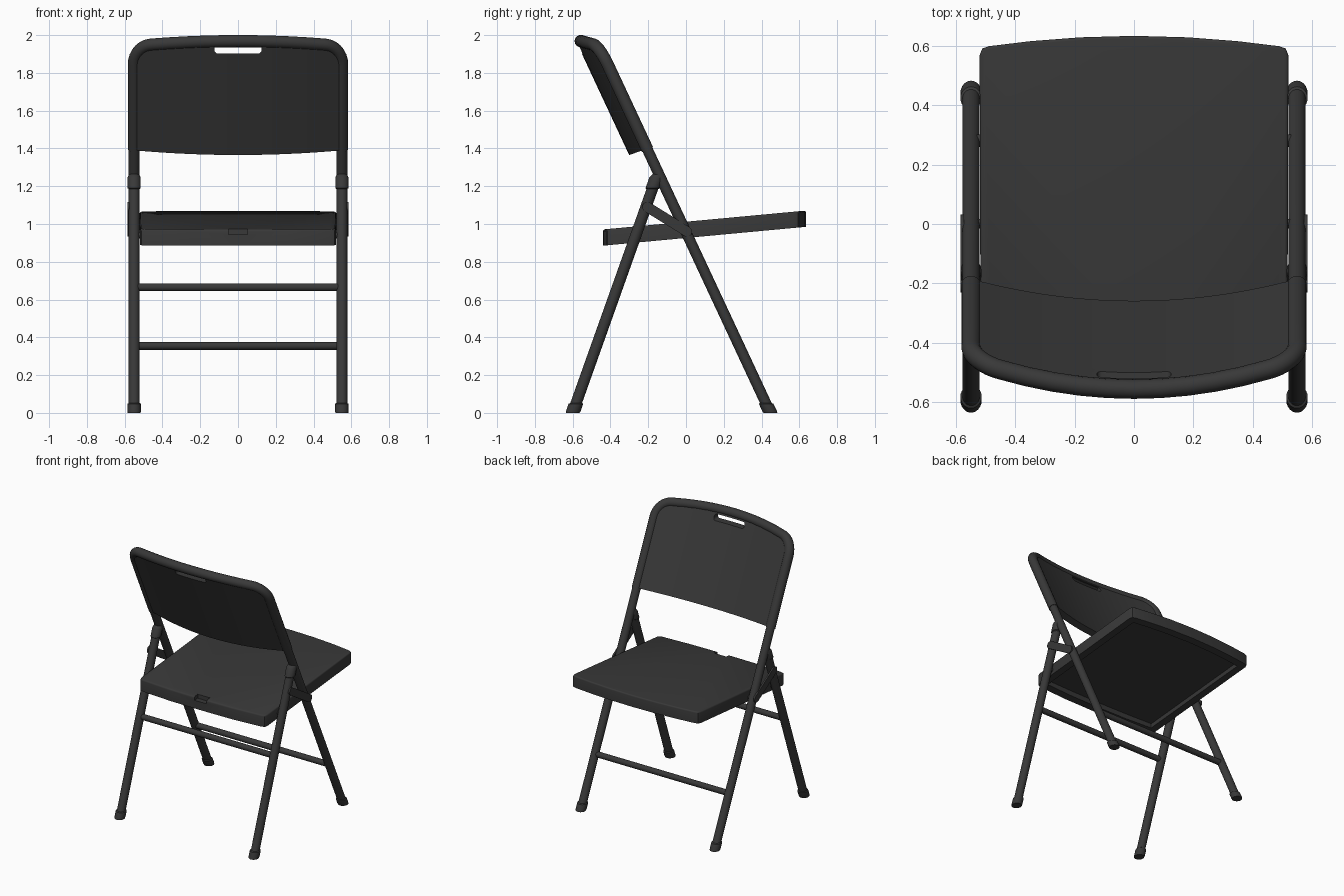
import bpy, bmesh, math
from mathutils import Vector, Matrix

if "Cube" in bpy.data.objects:
    bpy.data.objects.remove(bpy.data.objects["Cube"])

mat = bpy.data.materials.new("dark_grey")
mat.diffuse_color = (0.04, 0.04, 0.04, 1)
mat.use_nodes = True
mat.node_tree.nodes["Principled BSDF"].inputs["Base Color"].default_value = mat.diffuse_color
LEG_X = 0.55


def finish(name, bm, angle=35):
    bmesh.ops.recalc_face_normals(bm, faces=bm.faces)
    me = bpy.data.meshes.new(name)
    bm.to_mesh(me)
    bm.free()
    ob = bpy.data.objects.new(name, me)
    bpy.context.collection.objects.link(ob)
    smooth(ob, angle)
    return ob


def smooth(ob, angle=35):
    ob.data.materials.append(mat)
    bpy.ops.object.select_all(action='DESELECT')
    ob.select_set(True)
    bpy.context.view_layer.objects.active = ob
    bpy.ops.object.shade_smooth_by_angle(angle=math.radians(angle))


def skin(name, rings):
    bm = bmesh.new()
    vs = [[bm.verts.new(p) for p in r] for r in rings]
    n = len(vs[0])
    for a, b in zip(vs, vs[1:]):
        for i in range(n):
            bm.faces.new((a[i], a[(i + 1) % n], b[(i + 1) % n], b[i]))
    bm.faces.new(vs[0])
    bm.faces.new(vs[-1])
    return finish(name, bm)


def rod(name, x0, x1, y, z, r):
    # round bar running along x
    ring = [(r * math.cos(k * math.tau / 20), r * math.sin(k * math.tau / 20)) for k in range(20)]
    return skin(name, [[(x, y + a, z + b) for a, b in ring] for x in (x0, x1)])


def leg(name, x, line, profile):
    # slanted tube with level ends; profile is (height, radius)
    rings = []
    for z, r in profile:
        rings.append([(x + r * math.cos(k * math.tau / 24),
                       line(z) + 1.08 * r * math.sin(k * math.tau / 24), z) for k in range(24)])
    return skin(name, rings)


def cut(ob, size, loc, bevel=0.0):
    bm = bmesh.new()
    bmesh.ops.create_cube(bm, size=1, matrix=Matrix.Translation(loc) @ Matrix.Diagonal((*size, 1)))
    if bevel:
        es = [e for e in bm.edges if abs(e.verts[0].co.y - e.verts[1].co.y) > 0.01]
        bmesh.ops.bevel(bm, geom=es, offset=bevel, segments=5, affect='EDGES', profile=0.5)
    c = finish("cutter", bm)
    c.hide_render = True
    m = ob.modifiers.new("cut", 'BOOLEAN')
    m.operation, m.object, m.solver = 'DIFFERENCE', c, 'EXACT'
    bpy.context.view_layer.objects.active = ob
    while ob.modifiers[0] != m:
        bpy.ops.object.modifier_apply(modifier=ob.modifiers[0].name)
    bpy.ops.object.modifier_apply(modifier=m.name)
    bpy.data.objects.remove(c)


def long_line(z):
    return 0.447 - 0.467 * z


def short_line(z):
    return -0.60 + 0.356 * z


# legs, feet, links and pivots on both sides
foot = [(0, 0.034), (0.01, 0.036), (0.048, 0.036), (0.052, 0.029)]
for s, side in ((-1, "left"), (1, "right")):
    x = s * LEG_X
    leg("long_leg_" + side, x, long_line, foot + [(1.6, 0.029)])
    leg("short_leg_" + side, x, short_line,
        foot + [(1.185, 0.029), (1.19, 0.035), (1.245, 0.035), (1.262, 0.027), (1.27, 0.012)])
    # capsule shaped link plate
    a, b = Vector((-0.205, 1.09)), Vector((0.005, 0.96))
    d = (b - a).angle_signed(Vector((1, 0)))
    pts = []
    for c, start in ((b, d - math.pi / 2), (a, d + math.pi / 2)):
        for k in range(9):
            t = start + math.pi * k / 8
            pts.append((c.x + 0.027 * math.cos(t), c.y + 0.027 * math.sin(t)))
    skin("link_" + side, [[(s * w, p, q) for p, q in pts] for w in (0.574, 0.586)])
    rod("front_pivot_" + side, s * 0.50, s * 0.584, long_line(0.955), 0.955, 0.016)
    rod("rear_pivot_" + side, s * 0.50, s * 0.57, short_line(0.94), 0.94, 0.016)

# cross bars
rod("long_leg_bar", -LEG_X, LEG_X, long_line(0.355), 0.355, 0.021)
rod("short_leg_bar", -LEG_X, LEG_X, short_line(0.665), 0.665, 0.021)

# seat: tilted slab with bowed ends and a recessed underside
half = [(0, -0.44), (0.25, -0.437), (0.485, -0.423), (0.51, -0.415), (0.518, -0.395),
        (0.521, 0.57), (0.512, 0.592), (0.49, 0.60), (0.35, 0.617), (0.18, 0.63), (0, 0.635)]
outline = half + [(-x, y) for x, y in half[-2:0:-1]]
bm = bmesh.new()
bottom = bm.faces.new([bm.verts.new((x, y, 0.926 + 0.093 * y)) for x, y in outline])
ext = bmesh.ops.extrude_face_region(bm, geom=[bottom], use_keep_orig=True)
top_v = [g for g in ext["geom"] if isinstance(g, bmesh.types.BMVert)]
top_f = [g for g in ext["geom"] if isinstance(g, bmesh.types.BMFace)]
for v in top_v:
    v.co.z += 0.086
bmesh.ops.recalc_face_normals(bm, faces=bm.faces)
bmesh.ops.inset_region(bm, faces=[bottom], thickness=0.055)
bmesh.ops.inset_region(bm, faces=[bottom], thickness=0.012)
for v in bottom.verts:
    v.co.z += 0.028
rim_edges = [e for f in top_f if f.is_valid for e in f.edges]
bmesh.ops.bevel(bm, geom=rim_edges, offset=0.01, segments=3, affect='EDGES', profile=0.5)
seat = finish("seat", bm)
cut(seat, (0.10, 0.10, 0.2), (0, -0.45, 1.045))
smooth(seat)


# backrest: bowed sheet framed by a thick round rim
def back_point(x, z):
    return Vector((x, long_line(z) - 0.085 * (1 - (x / LEG_X) ** 2), z))


def top_z(x):
    x = abs(x)
    if x > 0.45:
        return 1.85 + 0.1 * math.sqrt(max(0, 1 - ((x - 0.45) / 0.1) ** 2))
    return 1.95 + 0.018 * (1 - (x / 0.45) ** 2)


bm = bmesh.new()
cols = []
for i in range(33):
    x = LEG_X * math.sin(math.pi / 2 * (i / 16 - 1))
    z0, z1 = 1.40 - 0.025 * (1 - (x / LEG_X) ** 2), top_z(x)
    cols.append([bm.verts.new(back_point(x, z0 + (z1 - z0) * j / 6)) for j in range(7)])
for a, b in zip(cols, cols[1:]):
    for j in range(6):
        bm.faces.new((a[j], b[j], b[j + 1], a[j + 1]))
panel = finish("backrest_panel", bm)
m = panel.modifiers.new("thickness", 'SOLIDIFY')
m.thickness, m.offset = 0.046, 0
cut(panel, (0.25, 0.6, 0.042), (0, -0.53, 1.924), 0.018)
smooth(panel)

right = [(0.55, 1.395 + 0.455 * k / 4) for k in range(4)]
right += [(0.45 + 0.1 * math.cos(k * math.pi / 16), 1.85 + 0.1 * math.sin(k * math.pi / 16)) for k in range(9)]
right += [(x, top_z(x)) for x in (0.36, 0.27, 0.18, 0.09, 0)]
path = right + [(-x, z) for x, z in right[-2::-1]]
cu = bpy.data.curves.new("backrest_rim", 'CURVE')
cu.dimensions = '3D'
cu.bevel_depth, cu.bevel_resolution, cu.use_fill_caps = 0.033, 5, True
sp = cu.splines.new('POLY')
sp.points.add(len(path) - 1)
for p, (x, z) in zip(sp.points, path):
    p.co = (*back_point(x, z), 1)
rim = bpy.data.objects.new("backrest_rim", cu)
bpy.context.collection.objects.link(rim)
bpy.ops.object.select_all(action='DESELECT')
rim.select_set(True)
bpy.context.view_layer.objects.active = rim
bpy.ops.object.convert(target='MESH')
smooth(bpy.context.view_layer.objects.active)
